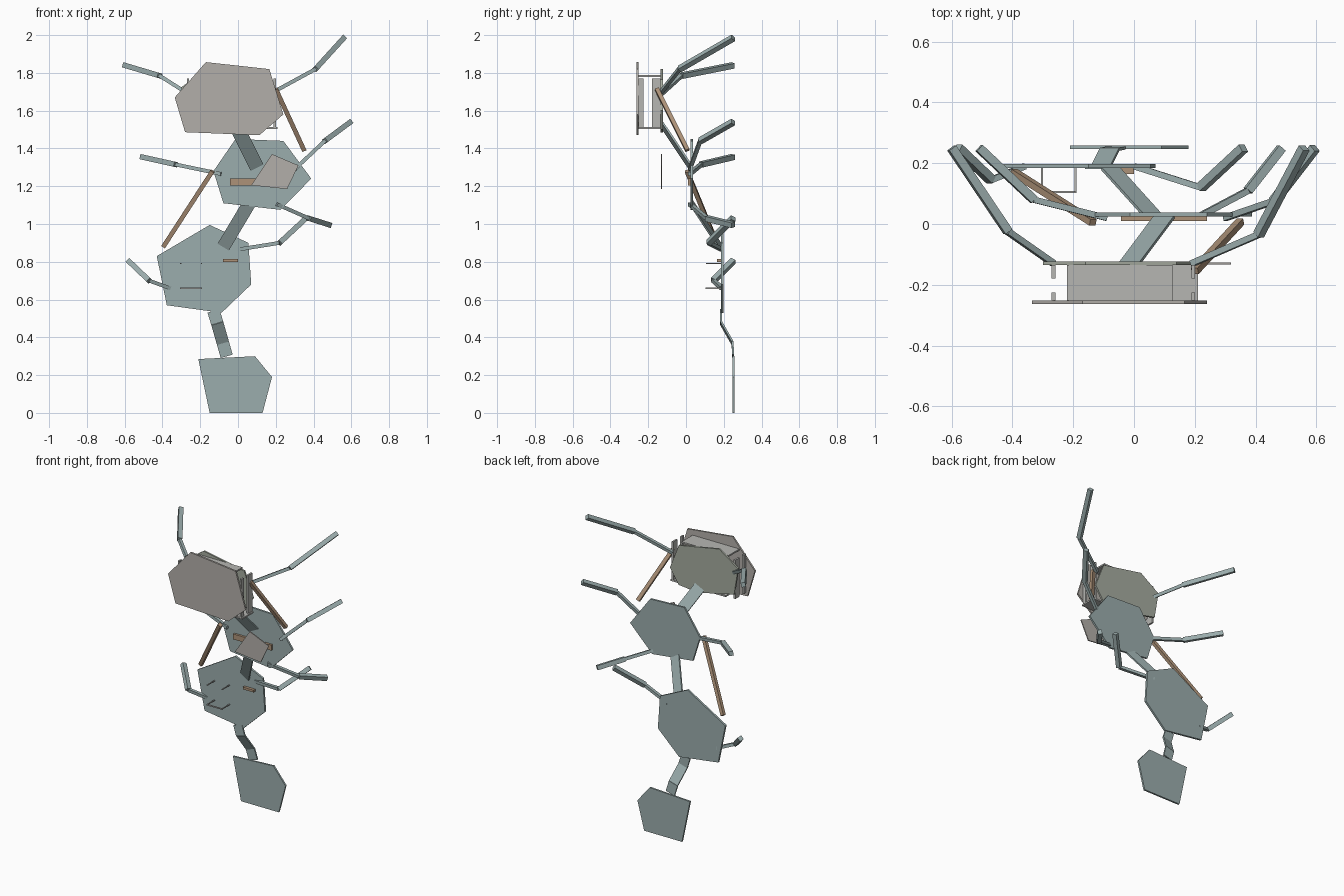
import bpy, bmesh
from mathutils import Vector

if "Cube" in bpy.data.objects:
    bpy.data.objects.remove(bpy.data.objects["Cube"])


def material(name, rgb):
    m = bpy.data.materials.new(name)
    m.diffuse_color = (*rgb, 1)
    m.use_nodes = True
    m.node_tree.nodes["Principled BSDF"].inputs["Base Color"].default_value = m.diffuse_color
    return m


TEAL = material("teal", (0.33, 0.42, 0.42))
STONE = material("stone", (0.45, 0.43, 0.40))
OLIVE = material("olive", (0.38, 0.41, 0.35))
GREY = material("grey", (0.47, 0.47, 0.45))
BROWN = material("brown", (0.42, 0.29, 0.19))


def finish(bm, name, mat):
    bmesh.ops.recalc_face_normals(bm, faces=bm.faces)
    me = bpy.data.meshes.new(name)
    bm.to_mesh(me)
    bm.free()
    me.materials.append(mat)
    ob = bpy.data.objects.new(name, me)
    bpy.context.collection.objects.link(ob)


def plate(name, outline, y0, y1, mat):
    """Flat polygon in the xz plane, extruded from y0 to y1."""
    bm = bmesh.new()
    f = bm.faces.new([bm.verts.new((x, y0, z)) for x, z in outline])
    ext = bmesh.ops.extrude_face_region(bm, geom=[f])["geom"]
    bmesh.ops.translate(bm, vec=(0, y1 - y0, 0),
                        verts=[v for v in ext if isinstance(v, bmesh.types.BMVert)])
    finish(bm, name, mat)


def box(name, x, y, z, mat):
    plate(name, [(x[0], z[0]), (x[1], z[0]), (x[1], z[1]), (x[0], z[1])], y[0], y[1], mat)


def bar(bm, a, b, width, thick):
    """Rectangular bar between two points, width measured in the xz plane."""
    a, b = Vector(a), Vector(b)
    axis = (b - a).normalized()
    w = axis.cross(Vector((0, 1, 0))).normalized()
    n = axis.cross(w)
    w, n = w * width / 2, n * thick / 2
    ring = [[bm.verts.new(p + s * w + t * n) for s, t in ((-1, -1), (1, -1), (1, 1), (-1, 1))]
            for p in (a, b)]
    bm.faces.new(ring[0])
    bm.faces.new(ring[1])
    for i in range(4):
        j = (i + 1) % 4
        bm.faces.new((ring[0][i], ring[0][j], ring[1][j], ring[1][i]))


def bars(name, pts, sizes, mat):
    bm = bmesh.new()
    for a, b, (w, t) in zip(pts, pts[1:], sizes):
        bar(bm, a, b, w, t)
    finish(bm, name, mat)


# Body plates
plate("tail_plate", [(-.21, .285), (.09, .30), (.18, .19), (.13, 0), (-.15, 0)], .246, .258, TEAL)
plate("lower_plate", [(-.43, .83), (-.15, .995), (.055, .90), (.07, .68), (-.087, .53), (-.377, .57)],
      .184, .198, TEAL)
plate("middle_plate", [(-.013, 1.45), (.24, 1.44), (.388, 1.24), (.224, 1.075), (-.077, 1.11), (-.13, 1.28)],
      .025, .038, TEAL)
plate("head_back_plate", [(.205, 1.60), (.14, 1.765), (-.16, 1.82), (-.30, 1.725), (-.27, 1.545),
                          (.0, 1.485), (.14, 1.50)], -.135, -.123, OLIVE)
plate("head_front_plate", [(-.17, 1.857), (.166, 1.82), (.24, 1.58), (.113, 1.47), (-.28, 1.486), (-.335, 1.67)],
      -.263, -.251, STONE)
plate("small_square_plate", [(.07, 1.205), (.18, 1.37), (.32, 1.31), (.26, 1.185)], -.133, -.126, STONE)

# Head spacer panels and side strips
box("head_top_panel", (-.22, .127), (-.251, -.135), (1.778, 1.788), GREY)
box("head_bottom_panel", (-.20, .21), (-.251, -.135), (1.504, 1.514), GREY)
for side, x in (("left", -.265), ("right", .195)):
    box(side + "_front_strip", (x - .006, x + .006), (-.251, -.226), (1.51, 1.77), GREY)
    box(side + "_back_strip", (x - .006, x + .006), (-.18, -.135), (1.51, 1.77), GREY)

# Connecting straps
S = (.066, .01)
bars("tail_strap", [(-.13, .186, .54), (-.11, .186, .475), (-.08, .246, .37), (-.06, .25, .30)], [S] * 3, TEAL)
bars("lower_strap", [(.06, .03, 1.11), (-.077, .182, .88)], [(.07, .01)], TEAL)
bars("upper_strap", [(.10, .024, 1.30), (-.015, -.13, 1.53)], [(.075, .01)], TEAL)

# Jointed arms: thin inner part, thicker outer part
arms = {
    "head_right_arm": [(.19, -.13, 1.70), (.41, -.035, 1.82), (.56, .25, 1.985)],
    "head_left_arm": [(-.265, -.13, 1.69), (-.415, -.025, 1.785), (-.60, .25, 1.84)],
    "middle_upper_right_arm": [(.30, .02, 1.29), (.46, .075, 1.44), (.595, .25, 1.54)],
    "middle_lower_right_arm": [(.205, .02, 1.105), (.375, .11, 1.03), (.485, .25, .995)],
    "middle_left_arm": [(-.09, .02, 1.265), (-.33, .08, 1.315), (-.51, .25, 1.355)],
    "lower_right_arm": [(0, .19, .865), (.22, .12, .90), (.36, .25, 1.03)],
    "lower_left_arm": [(-.36, .19, .66), (-.47, .145, .70), (-.58, .25, .805)],
}
for name, pts in arms.items():
    bars(name, pts, [(.02, .02), (.028, .028)], TEAL)

# Brown struts and bars
bars("left_strut", [(-.135, .005, 1.28), (-.395, .17, .88)], [(.024, .022)], BROWN)
bars("right_strut", [(.2, -.155, 1.715), (.35, .008, 1.39)], [(.024, .022)], BROWN)
box("middle_bar", (-.043, .24), (.010, .025), (1.204, 1.24), BROWN)
box("lower_bar", (-.08, 0), (.165, .184), (.80, .815), BROWN)

# Thin wire prongs on the lower plate
for level, z in (("upper", .79), ("lower", .66)):
    for x in (-.303, -.193):
        box(level + "_prong", (x - .003, x + .003), (.105, .184), (z - .003, z + .003), GREY)
box("prong_crossbar", (-.306, -.19), (.102, .108), (.656, .664), GREY)
